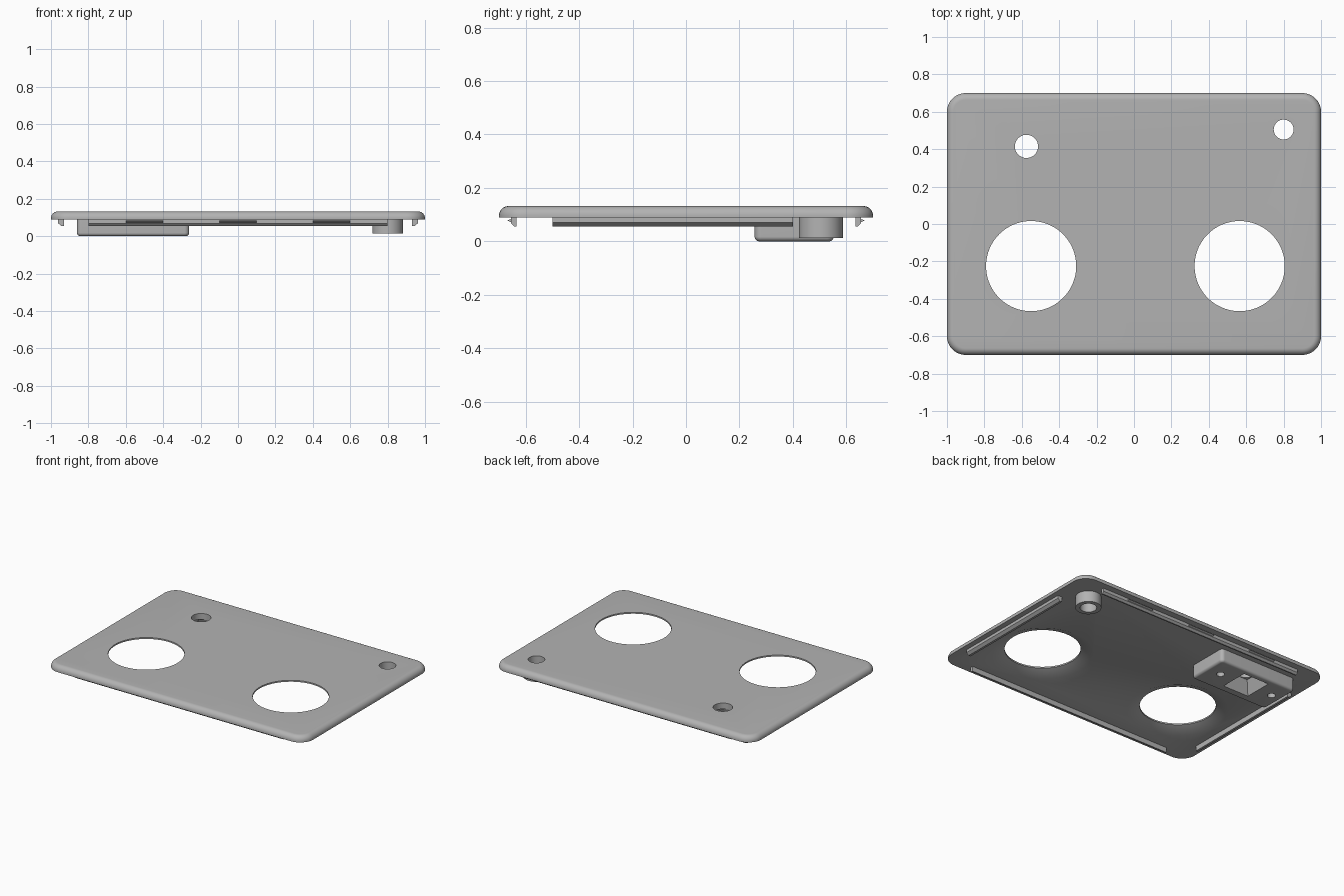
import bpy, bmesh, math

if "Cube" in bpy.data.objects:
    bpy.data.objects.remove(bpy.data.objects["Cube"], do_unlink=True)

grey = bpy.data.materials.new("mid grey plastic")
grey.use_nodes = True
colour = (0.45, 0.45, 0.45, 1)
grey.diffuse_color = colour
grey.node_tree.nodes["Principled BSDF"].inputs["Base Color"].default_value = colour

TOP, UNDER = 0.132, 0.09


def loft(name, loops):
    """Closed solid through a stack of equal-length point loops."""
    bm = bmesh.new()
    rings = [[bm.verts.new(p) for p in loop] for loop in loops]
    n = len(rings[0])
    for a, b in zip(rings, rings[1:]):
        for i in range(n):
            j = (i + 1) % n
            bm.faces.new((a[i], a[j], b[j], b[i]))
    bm.faces.new(rings[0])
    bm.faces.new(rings[-1])
    bmesh.ops.recalc_face_normals(bm, faces=bm.faces)
    mesh = bpy.data.meshes.new(name)
    bm.to_mesh(mesh)
    bm.free()
    mesh.materials.append(grey)
    obj = bpy.data.objects.new(name, mesh)
    bpy.context.collection.objects.link(obj)
    return obj


def rounded_rect(cx, cy, hx, hy, r, z, steps=10):
    pts = []
    for q, (sx, sy) in enumerate([(1, 1), (-1, 1), (-1, -1), (1, -1)]):
        for i in range(steps + 1):
            a = math.pi / 2 * (q + i / steps)
            pts.append((cx + sx * (hx - r) + r * math.cos(a),
                        cy + sy * (hy - r) + r * math.sin(a), z))
    return pts


def slab(name, cx, cy, hx, hy, corner, z_flat, z_round, r, steps=8):
    """Rounded rectangle with one softened face at z_round."""
    side = 1 if z_round > z_flat else -1
    loops = [rounded_rect(cx, cy, hx, hy, corner, z_flat)]
    for i in range(steps + 1):
        a = math.pi / 2 * i / steps
        inset = r * (1 - math.cos(a))
        loops.append(rounded_rect(cx, cy, hx - inset, hy - inset, corner - inset,
                                  z_round - side * r * (1 - math.sin(a))))
    return loft(name, loops)


def turned(name, cx, cy, profile, n=64, phase=0.0):
    """Stack of circles given as (radius, z)."""
    return loft(name, [[(cx + r * math.cos(phase + math.tau * i / n),
                         cy + r * math.sin(phase + math.tau * i / n), z)
                        for i in range(n)] for r, z in profile])


def cut(target, cutter):
    mod = target.modifiers.new("cut", 'BOOLEAN')
    mod.operation, mod.solver, mod.object = 'DIFFERENCE', 'EXACT', cutter
    bpy.context.view_layer.objects.active = target
    bpy.ops.object.modifier_apply(modifier=mod.name)
    bpy.data.objects.remove(cutter, do_unlink=True)


def bar(name, profile, axis, side, start, end):
    """Extrude an (outward, z) profile along one edge of the panel."""
    def place(t):
        return [(side * o, t, z) if axis == 'Y' else (t, side * o, z)
                for o, z in profile]
    return loft(name, [place(start), place(end)])


parts = []

# Panel with softened upper edge
panel = slab("panel", 0, 0, 1.0, 0.7, 0.1, UNDER, TOP, 0.036)
parts.append(panel)

# Two large openings, countersunk underneath
for x in (-0.55, 0.565):
    cut(panel, turned("opening_cutter", x, -0.225,
                      [(0.335, UNDER - 0.01), (0.32, UNDER), (0.241, TOP - 0.01),
                       (0.241, TOP + 0.02)], 96))

# Two small through holes
small_holes = [(-0.575, 0.415, 0.062), (0.8, 0.505, 0.053)]
for x, y, r in small_holes:
    cut(panel, turned("hole_cutter", x, y, [(r, 0.05), (r, 0.2)]))

# Hollow boss under the right-hand hole
boss = turned("hollow_boss", 0.8, 0.505, [(0.082, 0.013), (0.082, UNDER)])
cut(boss, turned("boss_cutter", 0.8, 0.505, [(0.053, -0.05), (0.053, 0.2)]))
parts.append(boss)

# Housing block with a square funnel and two blind screw holes
housing = slab("housing", -0.561, 0.405, 0.3, 0.148, 0.025, UNDER, 0.0, 0.018)
diag = math.sqrt(2)
cut(housing, turned("funnel_cutter", -0.575, 0.415,
                    [(0.108 * diag, -0.01), (0.1 * diag, 0.0), (0.064 * diag, UNDER),
                     (0.064 * diag, 0.1)], 4, math.pi / 4))
for x in (-0.785, -0.365):
    cut(housing, turned("screw_cutter", x, 0.415, [(0.026, -0.05), (0.026, 0.07)], 32))
parts.append(housing)

# Locating rails on all four edges, with snap ridges on front and back
side_rail = [(0.93, 0.055), (0.945, 0.055), (0.963, 0.07), (0.963, UNDER), (0.93, UNDER)]
long_rail = [(0.634, 0.055), (0.643, 0.055), (0.655, 0.068), (0.655, UNDER), (0.634, UNDER)]
ridge = [(0.65, 0.069), (0.669, 0.078), (0.65, 0.086)]
for side, end_name, flank in ((-1, "front", "right"), (1, "back", "left")):
    parts.append(bar(flank + "_rail", side_rail, 'Y', side, -0.5, 0.4))
    parts.append(bar(end_name + "_rail", long_rail, 'X', side, -0.8, 0.8))
    for i, x in enumerate((-0.5, 0, 0.5)):
        parts.append(bar(f"{end_name}_snap_ridge_{i + 1}", ridge, 'X', side,
                         x - 0.1, x + 0.1))

# Smooth the curves, keep the edges crisp
bpy.ops.object.select_all(action='DESELECT')
for obj in parts:
    obj.select_set(True)
bpy.context.view_layer.objects.active = panel
bpy.ops.object.shade_smooth_by_angle(angle=math.radians(28))
